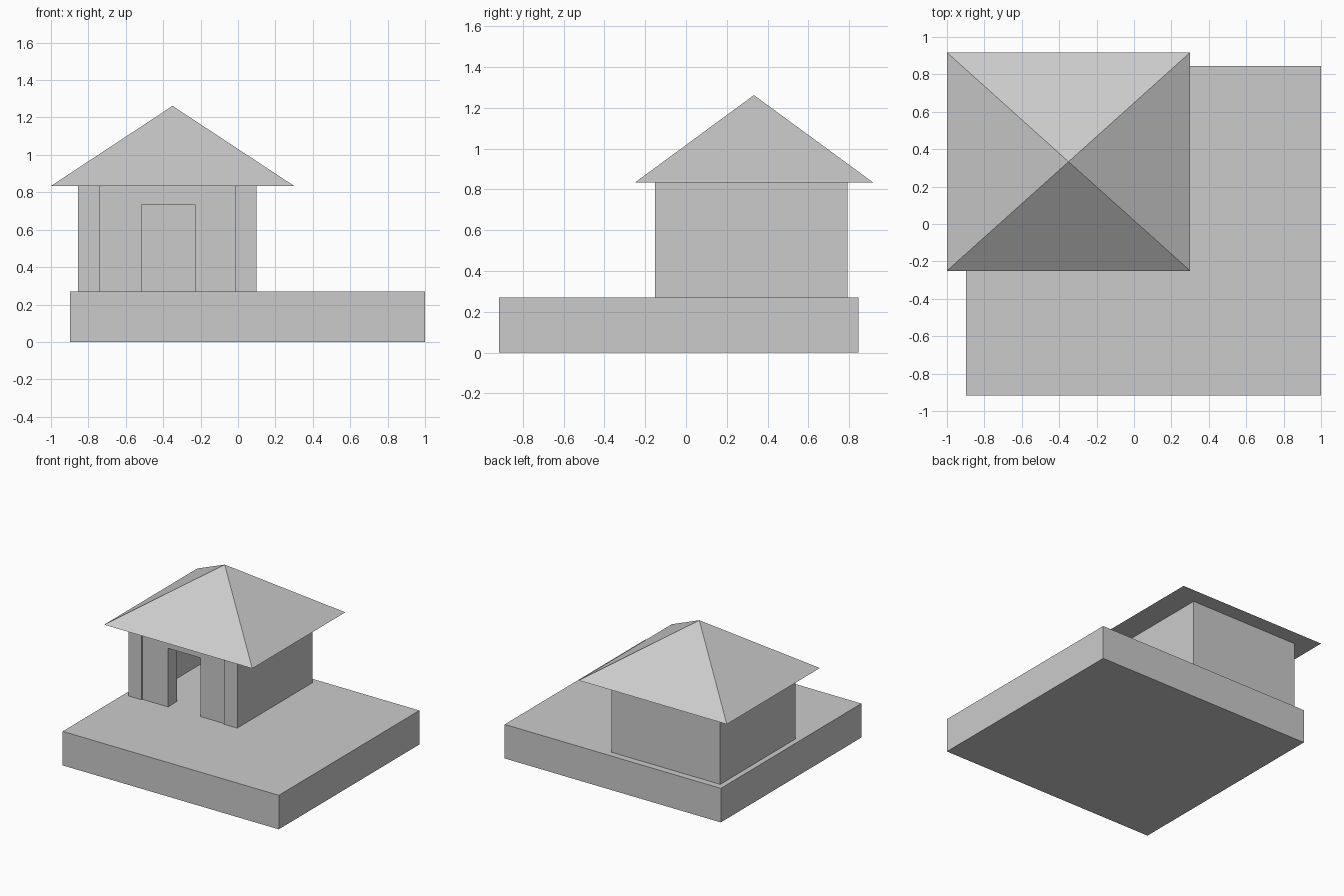
import bpy, bmesh

if "Cube" in bpy.data.objects:
    bpy.data.objects.remove(bpy.data.objects["Cube"])


def make(name, verts, faces):
    mesh = bpy.data.meshes.new(name)
    mesh.from_pydata(verts, [], faces)
    bm = bmesh.new()
    bm.from_mesh(mesh)
    bmesh.ops.recalc_face_normals(bm, faces=bm.faces)
    bm.to_mesh(mesh)
    bm.free()
    obj = bpy.data.objects.new(name, mesh)
    bpy.context.collection.objects.link(obj)
    return obj


def prism(name, outline, y0, y1):
    """Extrude an (x, z) outline from y0 to y1."""
    n = len(outline)
    verts = [(x, y, z) for y in (y0, y1) for x, z in outline]
    faces = [tuple(range(n)), tuple(range(n, 2 * n))]
    faces += [(i, (i + 1) % n, (i + 1) % n + n, i + n) for i in range(n)]
    return make(name, verts, faces)


def box(name, x, y, z):
    outline = [(x[0], z[0]), (x[1], z[0]), (x[1], z[1]), (x[0], z[1])]
    return prism(name, outline, *y)


FLOOR, EAVE, APEX = 0.27, 0.834, 1.262

# Ground slab
box("base_slab", (-0.897, 1.0), (-0.917, 0.845), (0, FLOOR))

# Side walls, and a back wall standing slightly proud of their ends
box("left_wall", (-0.855, -0.74), (-0.152, 0.782), (FLOOR, EAVE))
box("right_wall", (-0.015, 0.1), (-0.152, 0.782), (FLOOR, EAVE))
box("back_wall", (-0.855, 0.1), (0.677, 0.792), (FLOOR, EAVE))

# Front wall with doorway, slightly recessed between the side walls
prism("front_wall",
      [(-0.74, FLOOR), (-0.515, FLOOR), (-0.515, 0.735), (-0.23, 0.735),
       (-0.23, FLOOR), (-0.015, FLOOR), (-0.015, EAVE), (-0.74, EAVE)],
      -0.142, -0.027)

# Pyramid roof with overhanging eaves
make("roof",
     [(-1, -0.25, EAVE), (0.3, -0.25, EAVE), (0.3, 0.917, EAVE),
      (-1, 0.917, EAVE), (-0.35, 0.333, APEX)],
     [(0, 1, 2, 3)] + [(i, (i + 1) % 4, 4) for i in range(4)])
